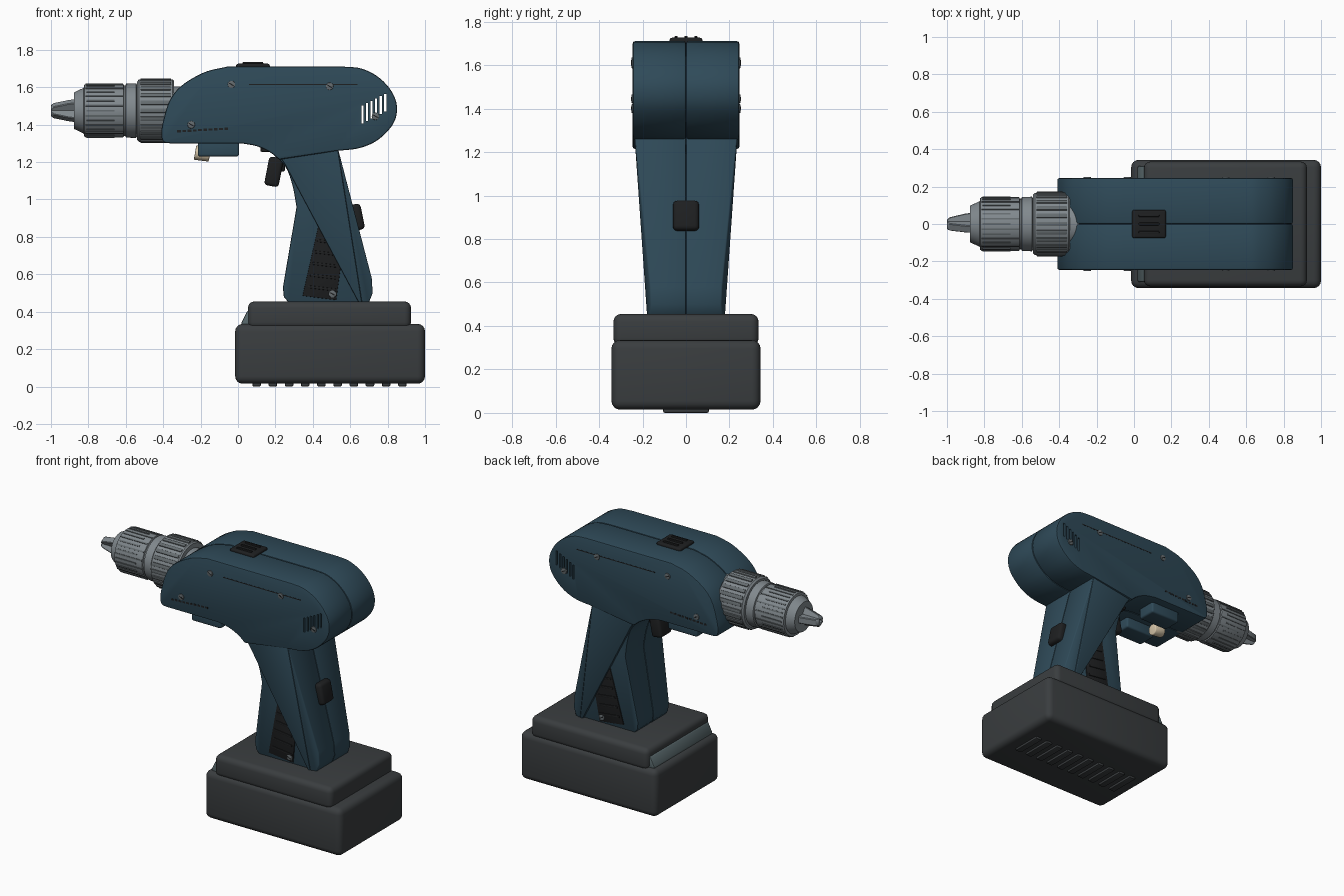
import bpy, bmesh, math
from mathutils import Matrix, Vector

if "Cube" in bpy.data.objects:
    bpy.data.objects.remove(bpy.data.objects["Cube"])


def material(name, r, g, b):
    m = bpy.data.materials.new(name)
    m.diffuse_color = (r, g, b, 1)
    m.use_nodes = True
    m.node_tree.nodes["Principled BSDF"].inputs["Base Color"].default_value = m.diffuse_color
    return m


BLUE = material("blue_plastic", 0.028, 0.068, 0.098)
DARK = material("dark_plastic", 0.042, 0.047, 0.05)
BLACK = material("black_rubber", 0.013, 0.014, 0.015)
STEEL = material("steel", 0.22, 0.25, 0.27)
RIB = material("rib_grey", 0.13, 0.15, 0.16)
LATCH = material("latch_grey", 0.10, 0.14, 0.15)
CREAM = material("lamp_cream", 0.68, 0.57, 0.4)


def finish(name, bm, mat, bevel=0, segs=3, cutter=None, mirror=False):
    bmesh.ops.recalc_face_normals(bm, faces=bm.faces[:])
    me = bpy.data.meshes.new(name)
    bm.to_mesh(me)
    bm.free()
    ob = bpy.data.objects.new(name, me)
    bpy.context.collection.objects.link(ob)
    me.materials.append(mat)
    if bevel:
        b = ob.modifiers.new("bevel", 'BEVEL')
        b.width, b.segments, b.limit_method = bevel, segs, 'ANGLE'
        b.angle_limit = math.radians(40)
    if cutter:
        c = ob.modifiers.new("cut", 'BOOLEAN')
        c.object, c.operation, c.solver = cutter, 'DIFFERENCE', 'EXACT'
    if mirror:
        ob.modifiers.new("mirror", 'MIRROR').use_axis = (False, True, False)
    bpy.ops.object.select_all(action='DESELECT')
    ob.select_set(True)
    bpy.context.view_layer.objects.active = ob
    if ob.modifiers:
        bpy.ops.object.convert(target='MESH')
    bpy.ops.object.shade_smooth_by_angle(angle=math.radians(35))
    return ob


def prism_bm(pts, y0, y1, bm=None, mat=Matrix()):
    """Side profile (x, z) extruded from y0 to y1; either may depend on x, z."""
    bm = bm or bmesh.new()
    f = lambda y, p: y(*p) if callable(y) else y
    a = [bm.verts.new(mat @ Vector((p[0], f(y0, p), p[1]))) for p in pts]
    b = [bm.verts.new(mat @ Vector((p[0], f(y1, p), p[1]))) for p in pts]
    bm.faces.new(a)
    bm.faces.new(b[::-1])
    for i in range(len(pts)):
        j = (i + 1) % len(pts)
        bm.faces.new((a[i], b[i], b[j], a[j]))
    return bm


def half(name, pts, width, mat, bevel=0.008, y0=0.0005, cutter=None):
    return finish(name, prism_bm(pts, y0, width), mat, bevel, 2, cutter, True)


def boxes(name, items, mat, bevel=0, segs=2, mirror=False):
    """items: (centre, size) or (matrix, size)."""
    bm = bmesh.new()
    for c, s in items:
        m = c if isinstance(c, Matrix) else Matrix.Translation(c)
        bmesh.ops.create_cube(bm, size=1, matrix=m @ Matrix.Diagonal((*s, 1)))
    return finish(name, bm, mat, bevel, segs, None, mirror)


def spline(p, n=6):
    """Catmull-Rom curve through the points."""
    p = [Vector(q) for q in p]
    q = [p[0] * 2 - p[1]] + p + [p[-1] * 2 - p[-2]]
    out = []
    for i in range(1, len(q) - 2):
        a, b, c, d = q[i - 1:i + 3]
        for k in range(n):
            t = k / n
            out.append(tuple(0.5 * (2 * b + (c - a) * t + (2 * a - 5 * b + 4 * c - d) * t * t
                                    + (3 * b - a - 3 * c + d) * t ** 3)))
    return out + [tuple(p[-1])]


AXIS = Vector((0, 0, 1.475))


def lathe(name, prof, mat, n=48):
    bm = bmesh.new()
    rings = [[bm.verts.new((x, r * math.cos(2 * math.pi * k / n), AXIS.z + r * math.sin(2 * math.pi * k / n)))
              for k in range(n)] for x, r in prof]
    for a, b in zip(rings, rings[1:]):
        for k in range(n):
            bm.faces.new((a[k], a[(k + 1) % n], b[(k + 1) % n], b[k]))
    bm.faces.new(rings[0])
    bm.faces.new(rings[-1])
    return finish(name, bm, mat)


def around(angle, x, r):
    return Matrix.Translation(AXIS) @ Matrix.Rotation(angle, 4, 'X') @ Matrix.Translation((x, 0, r))


# motor housing: two mirrored shells with vent slots
vents = boxes("vent_cutter", [((0.665 + 0.0245 * i, 0.15, 1.455 + 0.0125 * i), (0.012, 0.4, 0.095))
                              for i in range(6)], BLACK)
vents.hide_render = True
front_curve = spline([(-0.36, 1.30), (-0.398, 1.308), (-0.41, 1.35), (-0.40, 1.42), (-0.365, 1.53),
                      (-0.30, 1.61), (-0.18, 1.68), (-0.06, 1.71)])
rear_curve = spline([(0.57, 1.71), (0.66, 1.70), (0.75, 1.655), (0.82, 1.58), (0.85, 1.495), (0.83, 1.405),
                     (0.75, 1.32), (0.65, 1.275), (0.53, 1.26)])
neck = spline([(0.22, 1.213), (0.17, 1.253), (0.10, 1.285), (0.02, 1.30)], 4)
half("motor_housing", front_curve + rear_curve + neck, 0.245, BLUE, 0.01, cutter=vents)
bpy.data.objects.remove(vents)

# handle: inset front grip, raised diagonal brace, chamfered rear strip
w = lambda x, z: 0.18 + (z - 0.46) * 0.07
half("handle_grip", spline([(0.16, 1.27), (0.25, 1.18), (0.29, 1.08), (0.313, 0.96)], 5)
     + [(0.24, 0.53), (0.245, 0.48), (0.27, 0.45), (0.66, 0.45), (0.50, 1.27)],
     lambda x, z: w(x, z) - 0.018, BLUE)
half("handle_brace", [(0.19, 1.28), (0.25, 1.19), (0.645, 0.45), (0.662, 0.45), (0.53, 1.29)], w, BLUE, 0.005)
back = lambda x, z: w(x, z) - 0.3 * max(0, x - (0.53 + (1.29 - z) * 0.157))
half("handle_back", [(0.53, 1.29), (0.662, 0.45), (0.70, 0.45), (0.72, 0.50), (0.715, 0.58)], back, BLUE, 0.006)

# rubber side panels with ridges
half("grip_panel", [(0.43, 0.86), (0.345, 0.485), (0.525, 0.462), (0.55, 0.645)],
     lambda x, z: w(x, z) - 0.012, BLACK, 0.003, 0.1)
ridges = []
for i in range(5):
    z = 0.525 + 0.063 * i
    x0, x1 = 0.365 + 0.2 * (z - 0.485), min(0.525, 0.60 - (z - 0.55) * 0.54)
    ridges.append((Matrix.Translation(((x0 + x1) / 2, w(0, z) - 0.013, z)) @ Matrix.Rotation(0.12, 4, 'Y'),
                   (x1 - x0, 0.012, 0.014)))
boxes("grip_ridges", ridges, BLACK, 0.003, mirror=True)

# battery pack, latch and foot ribs
boxes("battery_base", [((0.4925, 0, 0.175), (1.015, 0.686, 0.32))], DARK, 0.04, 4)
boxes("battery_top", [((0.489, 0, 0.382), (0.872, 0.668, 0.146))], DARK, 0.035, 4)
finish("battery_latch", prism_bm([(0.02, 0.32), (0.02, 0.345), (0.05, 0.405), (0.10, 0.405), (0.10, 0.32)],
                                 -0.31, 0.31), LATCH, 0.008, 2)
boxes("battery_feet", [((0.10 + 0.0865 * i, 0, 0.012), (0.046, 0.21, 0.024)) for i in range(10)], DARK, 0.008)

# rear grip button and top slide switch
boxes("rear_button", [(Matrix.Translation((0.632, 0, 0.905)) @ Matrix.Rotation(-0.2, 4, 'Y'),
                       (0.07, 0.12, 0.14))], BLACK, 0.02, 3)
boxes("top_switch", [((0.08, 0, 1.71), (0.18, 0.15, 0.032))], BLACK, 0.01, 3)
boxes("top_switch_ridges", [((0.08, y, 1.726), (0.11, 0.014, 0.018)) for y in (-0.045, 0, 0.045)], BLACK, 0.004)

# trigger, side blocks and work lamp
boxes("trigger", [(Matrix.Translation((0.192, 0, 1.148)) @ Matrix.Rotation(0.19, 4, 'Y'),
                   (0.078, 0.12, 0.155))], BLACK, 0.018, 3)
boxes("trigger_mount", [((0.16, 0, 1.285), (0.08, 0.12, 0.06)),
                        ((0.225, 0, 1.20), (0.05, 0.08, 0.10))], BLACK, 0.006)
boxes("side_blocks", [((-0.105, 0.125, 1.27), (0.22, 0.13, 0.08))], BLUE, 0.012, 3, True)
bm = bmesh.new()
tilt = Matrix.Translation((-0.19, 0, 1.245)) @ Matrix.Rotation(math.radians(-80), 4, 'Y')
bmesh.ops.create_cone(bm, cap_ends=True, segments=24, radius1=0.036, radius2=0.04, depth=0.08, matrix=tilt)
finish("work_lamp", bm, CREAM, 0.006)

# chuck: torque collar, sleeve, nose and gripping ribs
lathe("torque_collar", [(-0.54, 0.12), (-0.54, 0.155), (-0.53, 0.167), (-0.35, 0.167), (-0.342, 0.16),
                        (-0.342, 0.13), (-0.25, 0.13)], STEEL)
lathe("chuck_sleeve", [(-0.876, 0.06), (-0.876, 0.098), (-0.825, 0.122), (-0.822, 0.138), (-0.815, 0.142),
                       (-0.613, 0.142), (-0.61, 0.135), (-0.602, 0.135), (-0.599, 0.144), (-0.545, 0.146),
                       (-0.535, 0.13)], STEEL)
boxes("collar_ribs", [(around(2 * math.pi * i / 24, -0.44, 0.166), (0.165, 0.024, 0.014)) for i in range(24)],
      RIB, 0.004)
boxes("sleeve_ribs", [(around(2 * math.pi * i / 32, -0.715 if i % 2 else -0.735, 0.1415),
                       (0.20 if i % 2 else 0.15, 0.009, 0.009)) for i in range(32)], RIB)

# three tapered jaws
bm = bmesh.new()
for i in range(3):
    prism_bm([(-0.86, 0.002), (-0.86, 0.062), (-0.91, 0.054), (-0.985, 0.036), (-1.0, 0.024), (-1.0, 0.008)],
             -0.022, 0.022, bm, around(math.pi / 6 + 2 * math.pi * i / 3, 0, 0))
finish("chuck_jaws", bm, STEEL, 0.004, 1)

# slotted screws on both sides
screws = [(-0.035, 1.615, 0.245), (0.49, 1.605, 0.245), (0.735, 1.445, 0.245), (-0.25, 1.40, 0.245),
          (0.505, 0.495, w(0, 0.495) - 0.011)]
bm = bmesh.new()
for x, z, y in screws:
    bmesh.ops.create_cone(bm, cap_ends=True, segments=20, radius1=0.02, radius2=0.02, depth=0.012,
                          matrix=Matrix.Translation((x, y, z)) @ Matrix.Rotation(math.pi / 2, 4, 'X'))
finish("screws", bm, RIB, 0.003, 2, mirror=True)
boxes("screw_slots", [(Matrix.Translation((x, y + 0.005, z)) @ Matrix.Rotation(0.5, 4, 'Y'), (0.028, 0.004, 0.006))
                      for x, z, y in screws], BLACK, mirror=True)

# thin decorative side strips
boxes("side_strips", [((0.35, 0.245, 1.615), (0.58, 0.002, 0.006))]
      + [((-0.315 + 0.028 * i, 0.245, 1.365 + 0.0015 * i), (0.02, 0.002, 0.012)) for i in range(10)],
      BLACK, mirror=True)
